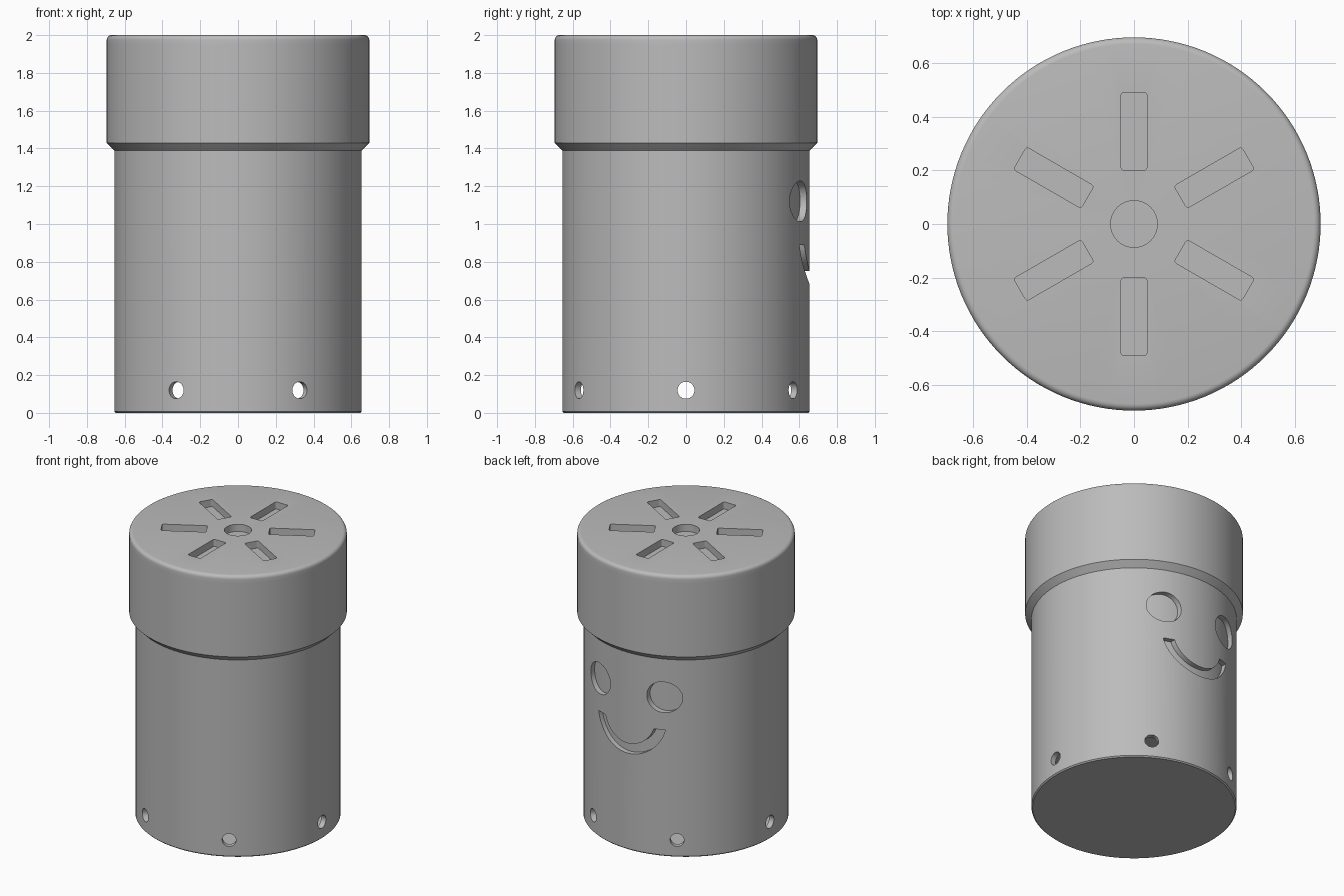
import bpy, bmesh, math
from mathutils import Matrix, Vector

cube = bpy.data.objects.get("Cube")
if cube:
    bpy.data.objects.remove(cube, do_unlink=True)

grey = bpy.data.materials.new("plain grey")
grey.use_nodes = True
colour = (0.5, 0.5, 0.5, 1)
grey.diffuse_color = colour
grey.node_tree.nodes["Principled BSDF"].inputs["Base Color"].default_value = colour


def finish(name, bm):
    bmesh.ops.recalc_face_normals(bm, faces=bm.faces)
    mesh = bpy.data.meshes.new(name)
    bm.to_mesh(mesh)
    bm.free()
    mesh.materials.append(grey)
    obj = bpy.data.objects.new(name, mesh)
    bpy.context.collection.objects.link(obj)
    return obj


def lathe(name, profile, steps=128):
    """Spin an (r, z) outline that starts and ends on the axis."""
    bm = bmesh.new()
    verts = [bm.verts.new((r, 0, z)) for r, z in profile]
    edges = [bm.edges.new(pair) for pair in zip(verts, verts[1:])]
    bmesh.ops.spin(bm, geom=verts + edges, cent=(0, 0, 0), axis=(0, 0, 1),
                   angle=math.tau, steps=steps, use_merge=True)
    bmesh.ops.remove_doubles(bm, verts=bm.verts, dist=1e-4)
    return finish(name, bm)


def prism(bm, outline, depth, matrix):
    """Extrude a flat outline along local z into a closed solid."""
    face = bm.faces.new([bm.verts.new(matrix @ Vector((x, y, 0))) for x, y in outline])
    move = matrix.to_3x3() @ Vector((0, 0, depth))
    top = bmesh.ops.extrude_face_region(bm, geom=[face], use_keep_orig=True)["geom"]
    bmesh.ops.translate(bm, vec=move, verts=[v for v in top if isinstance(v, bmesh.types.BMVert)])


def arc(radius, start, end, steps, cx=0, cy=0):
    return [(cx + radius * math.cos(start + (end - start) * i / steps),
             cy + radius * math.sin(start + (end - start) * i / steps)) for i in range(steps + 1)]


def circle(radius, cx=0, cy=0, steps=40):
    return arc(radius, 0, math.tau, steps, cx, cy)[:-1]


def cut(obj, bm):
    cutter = finish(obj.name + "_cutter", bm)
    cutter.hide_render = True
    mod = obj.modifiers.new("openings", 'BOOLEAN')
    mod.object, mod.operation, mod.solver = cutter, 'DIFFERENCE', 'EXACT'
    bpy.context.view_layer.objects.active = obj
    bpy.ops.object.modifier_apply(modifier=mod.name)
    bpy.data.objects.remove(cutter, do_unlink=True)


# Hollow body, solid inner core above the drain holes, and the cap
body = lathe("body", [(0, 0), (0.647, 0), (0.655, 0.008), (0.655, 1.6),
                      (0.618, 1.6), (0.618, 0.03), (0, 0.03)])
core = lathe("inner_core", [(0, 0.3), (0.62, 0.3), (0.62, 1.95), (0, 1.95)])
rim = arc(0.025, 0, math.pi / 2, 5, 0.67, 1.975)
cap = lathe("cap", [(0, 1.94), (0.64, 1.94), (0.64, 1.39), (0.655, 1.39), (0.695, 1.43),
                    (0.695, 1.948)] + rim + [(0, 2)])

# Face on the back, and six drain holes round the base
holes = bmesh.new()
back = Matrix.Translation((0, 0.72, 0)) @ Matrix.Rotation(math.pi / 2, 4, 'X')
for side in (-1, 1):
    prism(holes, circle(0.108, side * 0.25, 1.12), 0.3, back)
centre, tip = 0.946, 0.89
outer, inner = 0.266, 0.196
a, b = (math.asin((centre - tip) / r) for r in (outer, inner))
smile = arc(outer, -math.pi + a, -a, 32, 0, centre) + arc(inner, -b, -math.pi + b, 32, 0, centre)
prism(holes, smile, 0.3, back)
for i in range(6):
    turn = Matrix.Rotation(i * math.pi / 3, 4, 'Z') @ Matrix.Translation((0.5, 0, 0.12))
    prism(holes, circle(0.045, steps=24), 0.25, turn @ Matrix.Rotation(math.pi / 2, 4, 'Y'))
cut(body, holes)

# Round centre opening and six radial slots in the cap
slots = bmesh.new()
prism(slots, circle(0.087, steps=48), 0.2, Matrix.Translation((0, 0, 1.9)))
corners = [(0.48, 0.038), (0.21, 0.038), (0.21, -0.038), (0.48, -0.038)]
slot = []
for i, (x, y) in enumerate(corners):
    slot += arc(0.01, i * math.pi / 2, (i + 1) * math.pi / 2, 3, x, y)
for i in range(6):
    prism(slots, slot, 0.2, Matrix.Rotation(math.radians(30 + 60 * i), 4, 'Z')
          @ Matrix.Translation((0, 0, 1.9)))
cut(cap, slots)

# Smooth round walls with crisp edges
bpy.ops.object.select_all(action='DESELECT')
for obj in (body, core, cap):
    obj.select_set(True)
bpy.context.view_layer.objects.active = body
bpy.ops.object.shade_smooth_by_angle(angle=math.radians(25))
